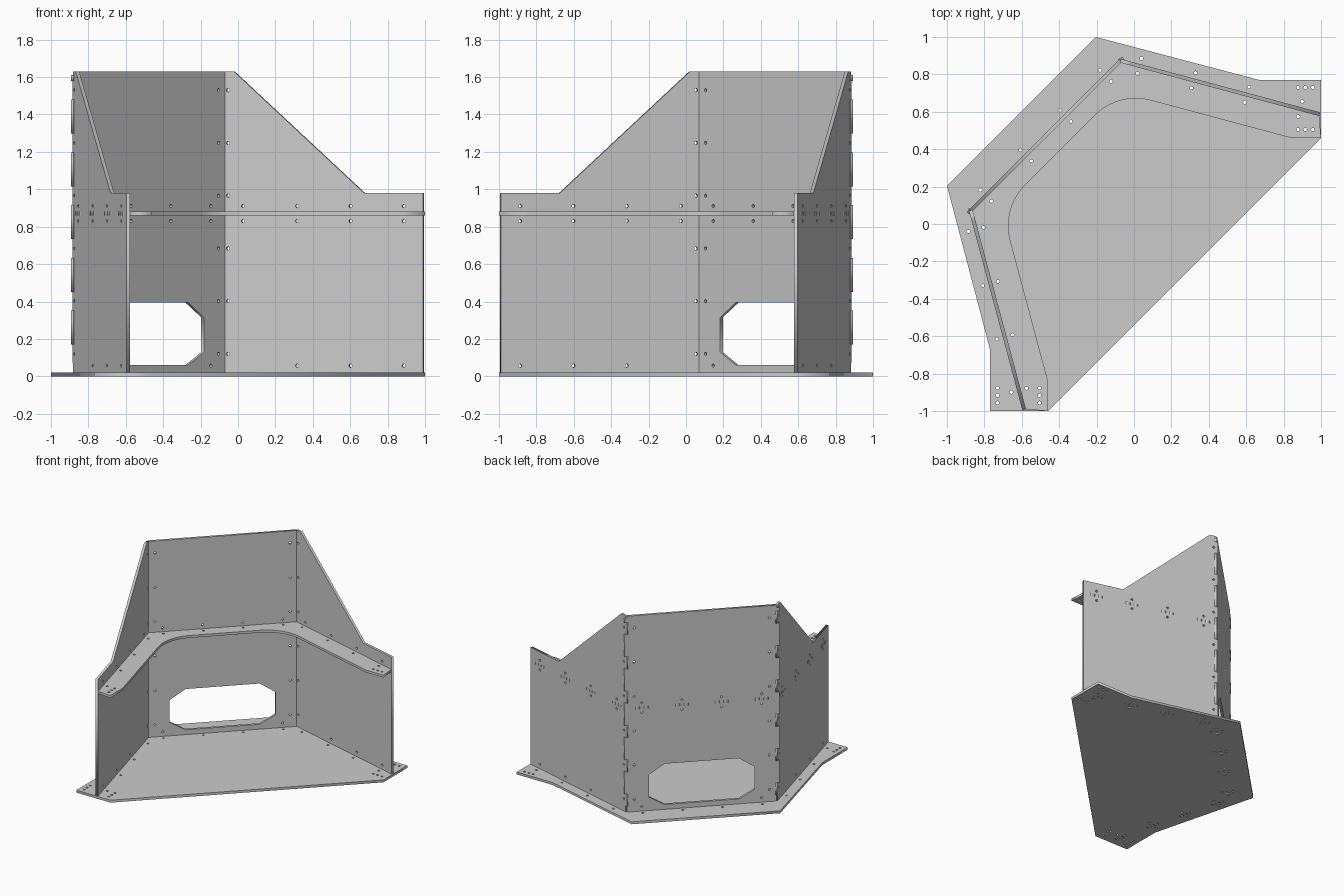
import bpy, bmesh
from math import sin, cos, tan, radians, pi
from mathutils import Vector, Matrix

if "Cube" in bpy.data.objects:
    bpy.data.objects.remove(bpy.data.objects["Cube"])

T = 0.02                      # sheet thickness
H = 1.63                      # wall height
SHELF_Z = 0.87
V = lambda x, y: Vector((x, y))
C15, S15 = cos(radians(15)), sin(radians(15))
CORNER = V(-0.0725, 0.8725)   # where back wall meets side wall (plan view)
SIDE_DIR, BACK_DIR = V(C15, -S15), V(0.5 ** 0.5, 0.5 ** 0.5)
MIRROR = Matrix(((0, -1, 0, 0), (-1, 0, 0, 0), (0, 0, 1, 0), (0, 0, 0, 1)))
flip = lambda p: V(-p[1], -p[0])


def plate(name, outline, holes, matrix):
    """Flat sheet with cutouts, from a filled 2D curve."""
    cu = bpy.data.curves.new(name, 'CURVE')
    cu.dimensions, cu.fill_mode, cu.extrude = '2D', 'BOTH', T / 2
    for loop in [outline] + holes:
        sp = cu.splines.new('POLY')
        sp.points.add(len(loop) - 1)
        for pt, p in zip(sp.points, loop):
            pt.co = (p[0], p[1], 0, 1)
        sp.use_cyclic_u = True
    tmp = bpy.data.objects.new(name + "_curve", cu)
    bpy.context.collection.objects.link(tmp)
    deps = bpy.context.evaluated_depsgraph_get()
    me = bpy.data.meshes.new_from_object(tmp.evaluated_get(deps))
    bpy.data.objects.remove(tmp)
    return finish(name, me, matrix)


def finish(name, me, matrix):
    me.transform(matrix)
    bm = bmesh.new()
    bm.from_mesh(me)
    bmesh.ops.remove_doubles(bm, verts=bm.verts, dist=1e-5)
    bmesh.ops.recalc_face_normals(bm, faces=bm.faces)
    bm.to_mesh(me)
    bm.free()
    ob = bpy.data.objects.new(name, me)
    bpy.context.collection.objects.link(ob)
    return ob


def circle(c, r=0.009, n=12):
    return [V(c[0] + r * cos(2 * pi * i / n), c[1] + r * sin(2 * pi * i / n)) for i in range(n)]


def slots(c, d):
    """Two tab slots either side of a fastener position."""
    n = V(-d.y, d.x) * (T / 2)
    return [[c + d * a - n, c + d * b - n, c + d * b + n, c + d * a + n]
            for a, b in ((-0.05, -0.015), (0.015, 0.05))]


def edge(a, b, spans, depth):
    """Edge a->b with rectangular tabs standing out to its right."""
    d = (b - a).normalized()
    n = V(d.y, -d.x) * depth
    pts = [a]
    for s, e in sorted(spans):
        pts += [a + d * s, a + d * s + n, a + d * e + n, a + d * e]
    return pts + [b]


def tab_spans(a, b, centres):
    d = (b - a).normalized()
    return [((c - a).dot(d) + o, (c - a).dot(d) + o + 0.035) for c in centres for o in (-0.05, 0.015)]


def upright(origin, d):
    """Matrix standing a plate up along plan direction d."""
    return Matrix(((d.x, 0, d.y, origin.x), (d.y, 0, -d.x, origin.y), (0, 1, 0, 0), (0, 0, 0, 1)))


L, HB = 1.103, 0.566                         # side length, back half length
side_u = [0.105, 0.405, 0.70, 0.995]         # fastener positions along walls
back_u = [-0.453, -0.15, 0.15, 0.453]
bolt_z = [0.12 + 0.282 * i for i in range(6)]
MID = (CORNER + flip(CORNER)) / 2


def wall_cutouts(us, low_us, columns):
    out = []
    for u in us:
        out += [circle((u, 0.83)), circle((u, 0.91))] + slots(V(u, SHELF_Z), V(1, 0))
    out += [circle((u, 0.057)) for u in low_us]
    return out + [circle((u, z)) for u in columns for z in bolt_z]


# Side walls: stepped sloping profile, fingers at the bolted corner
a, b = V(0, T), V(L, T)
outline = edge(a, b, tab_spans(a, b, [V(u, T) for u in side_u]), T)
outline += [V(L, 0.98), V(0.776, 0.98), V(0.055, H)]
outline += edge(V(0, H), V(0, T), [(H - z - 0.05, H - z + 0.05) for z in bolt_z], 0.012)[:-1]
right = plate("right_side_wall", outline, wall_cutouts(side_u, side_u[1:], [0.022]),
              upright(CORNER, SIDE_DIR))
finish("left_side_wall", right.data.copy(), MIRROR)

# Back wall with chamfered opening, fingers between the bolts
a, b = V(-HB, T), V(HB, T)
outline = edge(a, b, tab_spans(a, b, [V(u, T) for u in back_u]), T)[:-1]
gaps = [(z + 0.05, min(z + 0.232, H - 0.02)) for z in bolt_z]
outline += edge(b, V(HB, H), [(s - T, e - T) for s, e in gaps], 0.02)
outline += edge(V(-HB, H), a, [(H - e, H - s) for s, e in gaps], 0.02)[:-1]
window = [V(sx * x, z) for sx, x, z in (
    (-1, 0.28, 0.06), (1, 0.28, 0.06), (1, 0.40, 0.13), (1, 0.40, 0.315), (1, 0.28, 0.395),
    (-1, 0.28, 0.395), (-1, 0.40, 0.315), (-1, 0.40, 0.13))]
plate("back_wall", outline,
      [window] + wall_cutouts(back_u, [-0.453, 0.453], [0.566 - 0.055, 0.055 - 0.566]),
      upright(MID, BACK_DIR))

# Plan positions of the wall fasteners and the holes at the open ends
side_pts = [CORNER + SIDE_DIR * u for u in side_u]
back_pts = [MID + BACK_DIR * u for u in back_u]
n_side, n_back = V(-S15, -C15) * 0.042, V(0.5 ** 0.5, -0.5 ** 0.5) * 0.042   # inward
inner = [p + n_side for p in side_pts]
outer = [p - n_side for p in side_pts]
end_in = [V(x, 0.505) for x in (0.877, 0.916, 0.956)]
end_out = [V(x, 0.73) for x in (0.877, 0.916, 0.956)]
both = lambda pts: [circle(q) for p in pts for q in (p, flip(p))]

# Base plate
half = [V(1, 0.46), V(1, 0.77), V(0.67, 0.77), V(-0.205, 1.0)]
holes = both(inner + outer + end_in + end_out)
holes += [circle(p + s * n_back) for p in back_pts for s in (1, -1)]
for p in side_pts:
    for s in slots(p, SIDE_DIR):
        holes += [s, [flip(q) for q in s]]
for p in back_pts:
    holes += slots(p, BACK_DIR)
plate("base_plate", half + [flip(p) for p in reversed(half)], holes,
      Matrix.Translation((0, 0, T / 2)))

# Shelf: follows the walls, curved inner edge, tabs through the walls
k = T / 2
in_corner = CORNER + V(S15, -C15) * (k / sin(radians(60)))
in_end = CORNER + SIDE_DIR * L + V(-S15, -C15) * k
R, tip = 0.31, V(-0.083, 0.707)
centre = tip + V(S15, -C15) * (R / cos(radians(30)))
arc = [centre + R * V(cos(radians(t)), sin(radians(t))) for t in range(75, 136, 5)]
front = [V(0.84, 0.46)] + arc
e1 = edge(in_end, in_corner, tab_spans(in_end, in_corner, side_pts), T)
e2 = edge(in_corner, flip(in_corner), tab_spans(in_corner, flip(in_corner), back_pts), T)
outline = [V(1, 0.46)] + e1 + e2[1:-1] + [flip(p) for p in reversed(e1)] + [V(-0.46, -1)]
outline += [flip(p) for p in front] + front[::-1]
plate("shelf", outline, both(inner + end_in) + [circle(p + n_back) for p in back_pts],
      Matrix.Translation((0, 0, SHELF_Z)))
